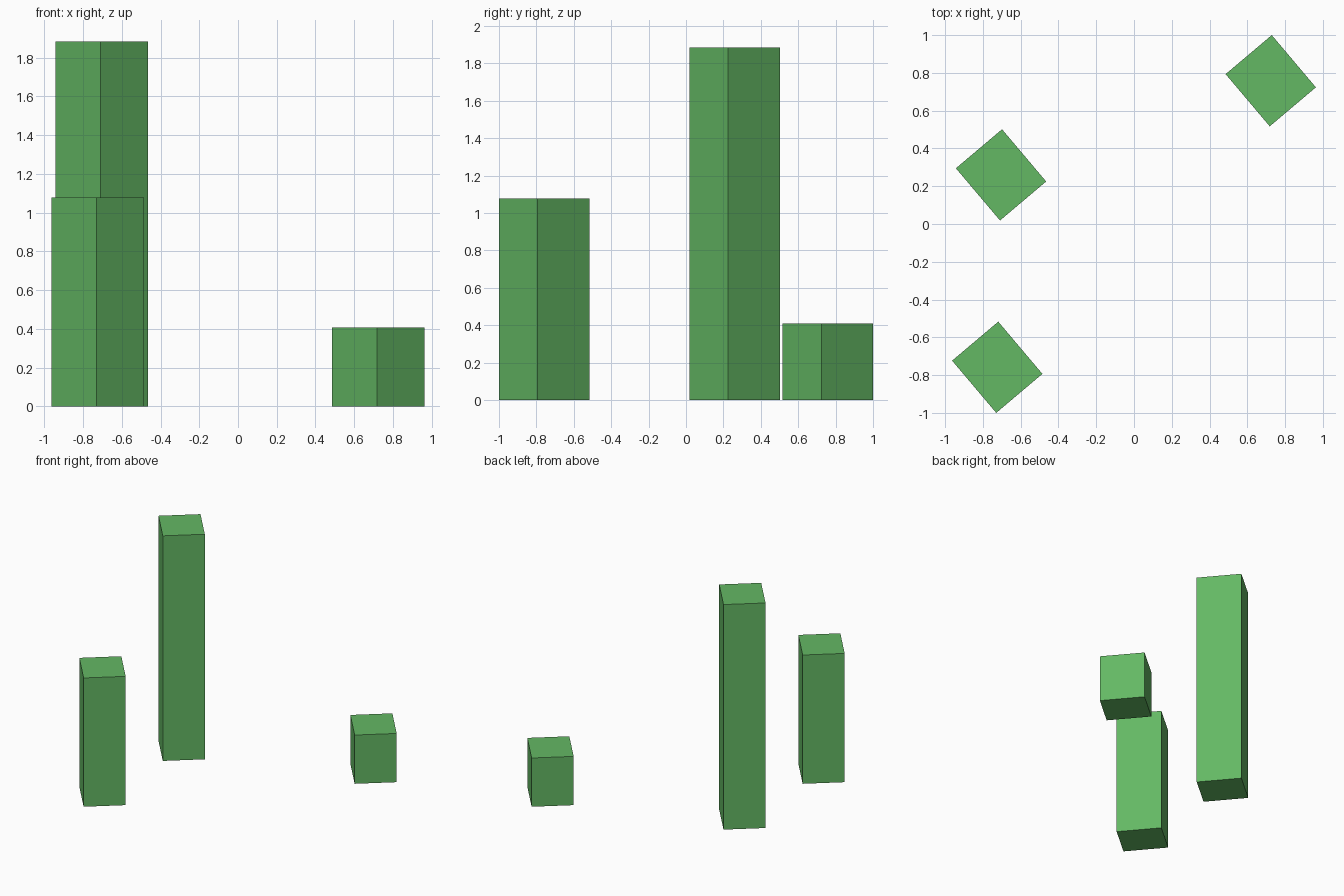
import bpy
import math

if "Cube" in bpy.data.objects:
    bpy.data.objects.remove(bpy.data.objects["Cube"])

WIDTH, DEPTH = 0.32, 0.362      # shared footprint
TURN = math.radians(40.2)       # shared rotation about z

green = bpy.data.materials.new("green")
green.diffuse_color = (0.127, 0.479, 0.127, 1)
green.use_nodes = True
green.node_tree.nodes["Principled BSDF"].inputs["Base Color"].default_value = green.diffuse_color


def pillar(name, x, y, height):
    """Rotated rectangular block standing on the ground."""
    bpy.ops.mesh.primitive_cube_add(size=1, location=(x, y, height / 2),
                                    rotation=(0, 0, TURN))
    ob = bpy.context.object
    ob.name = name
    ob.scale = (WIDTH, DEPTH, height)
    bpy.ops.object.transform_apply(location=False, rotation=False, scale=True)
    ob.data.materials.append(green)


# Three pillars of different heights
pillar("short_pillar", 0.724, 0.7585, 0.408)
pillar("medium_pillar", -0.724, -0.7585, 1.078)
pillar("tall_pillar", -0.704, 0.26, 1.884)
